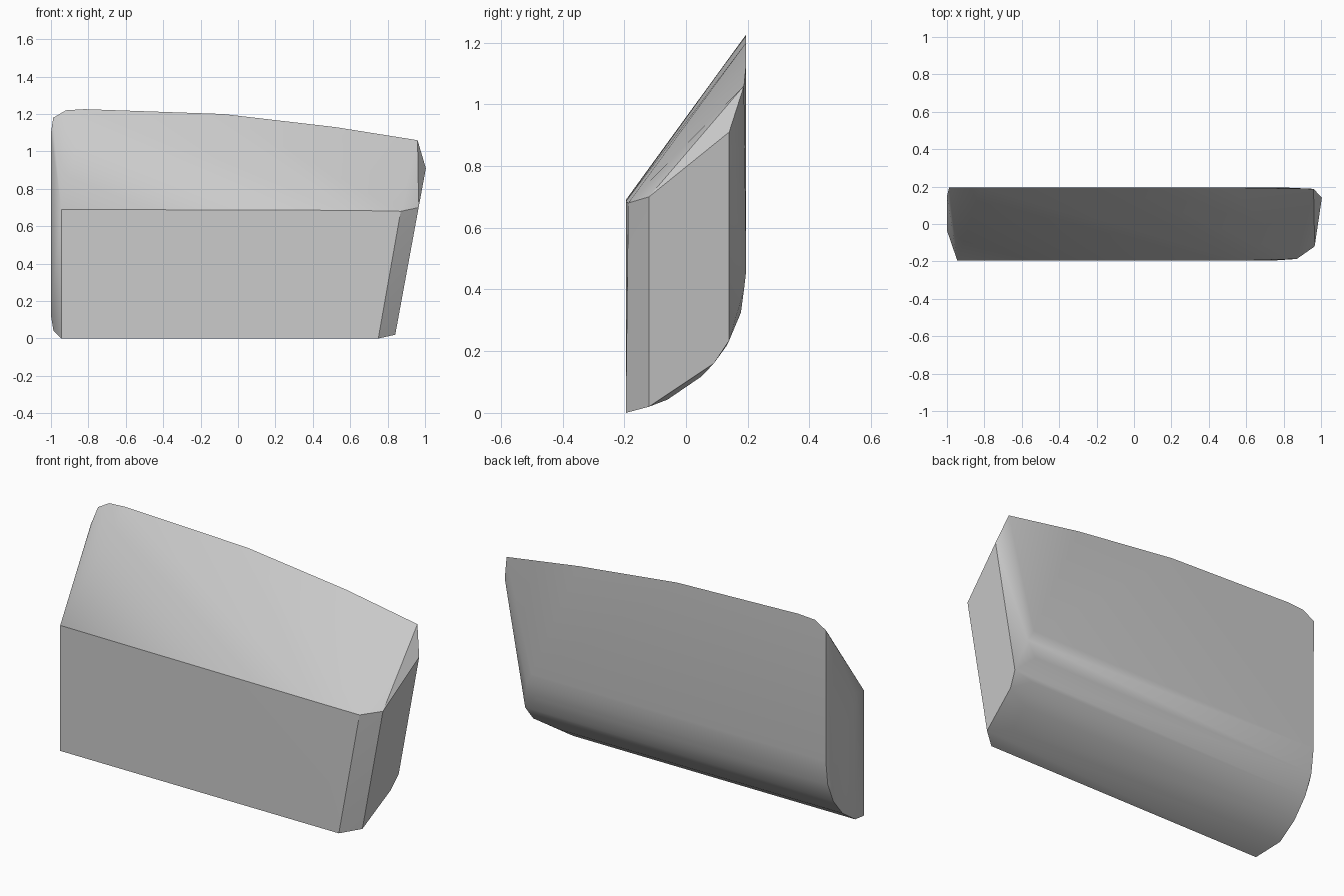
import bpy, bmesh, math

cube = bpy.data.objects.get("Cube")
if cube:
    bpy.data.objects.remove(cube, do_unlink=True)

FRONT, BACK = -0.195, 0.195
LEAN = 0.184                      # outward lean of the right end per unit height


def right_column(x_base, outline):
    """Points of one (y, z) outline lying on the leaning right end."""
    return [(x_base + LEAN * z, y, z) for y, z in outline]


# Rounded underside, seen from the side
belly = [(-0.06, 0.043), (0.05, 0.118), (0.13, 0.215), (0.178, 0.325), (BACK, 0.46)]

points = []
# Left end: front edge, bulged cheek, back edge
points += [(-0.945, FRONT, z) for z in (0, 0.69)]
points += [(-1, -0.035, z) for z in (0.12, 0.74)]
points += [(-1, 0.15, z) for z in (0.3, 1.1)]
points += [(-0.987, y, z) for y, z in belly]
# Crest along the back
points += [(x, BACK, z) for x, z in
           [(-0.988, 1.18), (-0.92, 1.22), (-0.82, 1.226), (-0.08, 1.2), (0.52, 1.13)]]
# Right end: belly, front chamfer, end face, back chamfer
points += right_column(0.72, belly)
points += [(0.75, FRONT, 0), (0.6, FRONT, 0.685)]
points += right_column(0.745, [(-0.187, 0.68)])
points += right_column(0.837, [(-0.12, 0.02), (0.09, 0.16), (0.14, 0.235),
                               (0.14, 0.91), (-0.12, 0.7)])
points += right_column(0.765, [(0.188, 0.4), (0.188, 1.06)])

# Wrap the outlines in one faceted solid
bm = bmesh.new()
for p in points:
    bm.verts.new(p)
hull = bmesh.ops.convex_hull(bm, input=bm.verts[:])
spare = {v for v in hull["geom_interior"] + hull["geom_unused"]
         if isinstance(v, bmesh.types.BMVert)}
bmesh.ops.delete(bm, geom=list(spare), context="VERTS")
bmesh.ops.recalc_face_normals(bm, faces=bm.faces[:])
mesh = bpy.data.meshes.new("wedge_block")
bm.to_mesh(mesh)
bm.free()

block = bpy.data.objects.new("wedge_block", mesh)
bpy.context.collection.objects.link(block)

# Plain grey surface
grey = bpy.data.materials.new("plain_grey")
grey.use_nodes = True
colour = (0.6, 0.6, 0.6, 1)
grey.diffuse_color = colour
grey.node_tree.nodes["Principled BSDF"].inputs["Base Color"].default_value = colour
mesh.materials.append(grey)

# Smooth shading with sharp edges kept
bpy.ops.object.select_all(action="DESELECT")
block.select_set(True)
bpy.context.view_layer.objects.active = block
bpy.ops.object.shade_smooth_by_angle(angle=math.radians(30))
